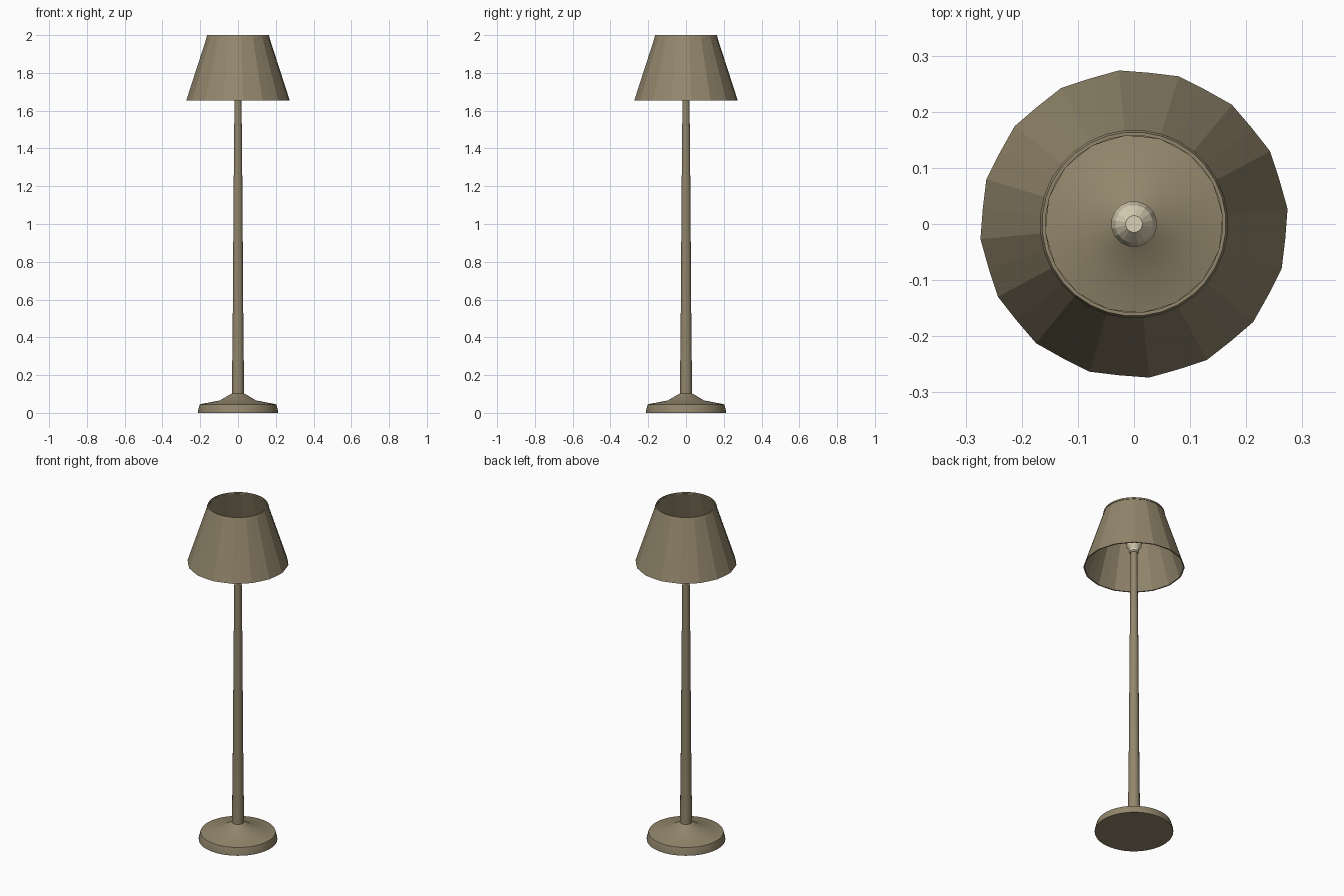
import bpy, bmesh
from math import sin, cos, pi, radians

cube = bpy.data.objects.get("Cube")
if cube:
    bpy.data.objects.remove(cube, do_unlink=True)


def material(name, rgb):
    m = bpy.data.materials.new(name)
    m.use_nodes = True
    m.diffuse_color = (*rgb, 1)
    m.node_tree.nodes["Principled BSDF"].inputs["Base Color"].default_value = (*rgb, 1)
    return m


taupe = material("taupe", (0.29, 0.24, 0.15))
cream = material("cream", (0.70, 0.63, 0.46))


def lathe(name, profile, sides, mat, closed=False, pleat=0, smooth=None):
    """Spin a (radius, z) profile; pleat pulls every other column inwards."""
    bm = bmesh.new()
    rings = []
    for r, z in profile:
        ring = []
        for i in range(sides):
            a = 2 * pi * (i + 0.5) / sides
            rr = r * (1 - pleat * (i % 2))
            ring.append(bm.verts.new((rr * cos(a), rr * sin(a), z)))
        rings.append(ring)
    pairs = list(zip(rings, rings[1:]))
    if closed:
        pairs.append((rings[-1], rings[0]))
    else:
        bm.faces.new(rings[0][::-1])
        bm.faces.new(rings[-1])
    for low, high in pairs:
        for i in range(sides):
            j = (i + 1) % sides
            bm.faces.new((low[i], low[j], high[j], high[i]))
    bmesh.ops.recalc_face_normals(bm, faces=bm.faces)
    mesh = bpy.data.meshes.new(name)
    bm.to_mesh(mesh)
    bm.free()
    mesh.materials.append(mat)
    obj = bpy.data.objects.new(name, mesh)
    bpy.context.collection.objects.link(obj)
    if smooth:
        bpy.ops.object.select_all(action='DESELECT')
        obj.select_set(True)
        bpy.context.view_layer.objects.active = obj
        bpy.ops.object.shade_smooth_by_angle(angle=radians(smooth))
    return obj


# Weighted foot with a shallow cone rising to the pole
lathe("base", [(0.213, 0), (0.213, 0.008), (0.203, 0.045), (0.18, 0.05),
               (0.095, 0.066), (0.033, 0.103)], 48, taupe, smooth=25)

# Slim tapering pole
lathe("pole", [(0.033, 0.09), (0.031, 0.28), (0.028, 0.56), (0.024, 1.15),
               (0.021, 1.45), (0.018, 1.77)], 16, taupe, smooth=30)

# Socket collar and bulb
lathe("socket", [(0.02, 1.745), (0.028, 1.75), (0.028, 1.77)], 16, cream)
lathe("bulb", [(0.028, 1.765), (0.041, 1.785), (0.041, 1.81), (0.034, 1.84),
               (0.015, 1.865)], 16, cream)

# Pleated shade, open at both ends
lathe("shade", [(0.275, 1.655), (0.165, 1.993), (0.158, 1.993), (0.268, 1.655)],
      32, taupe, closed=True, pleat=0.015)

# Thin round band finishing the upper opening
lathe("shade_top_band", [(0.168, 1.988), (0.164, 2.0), (0.158, 2.0), (0.158, 1.988)],
      32, taupe, closed=True)
